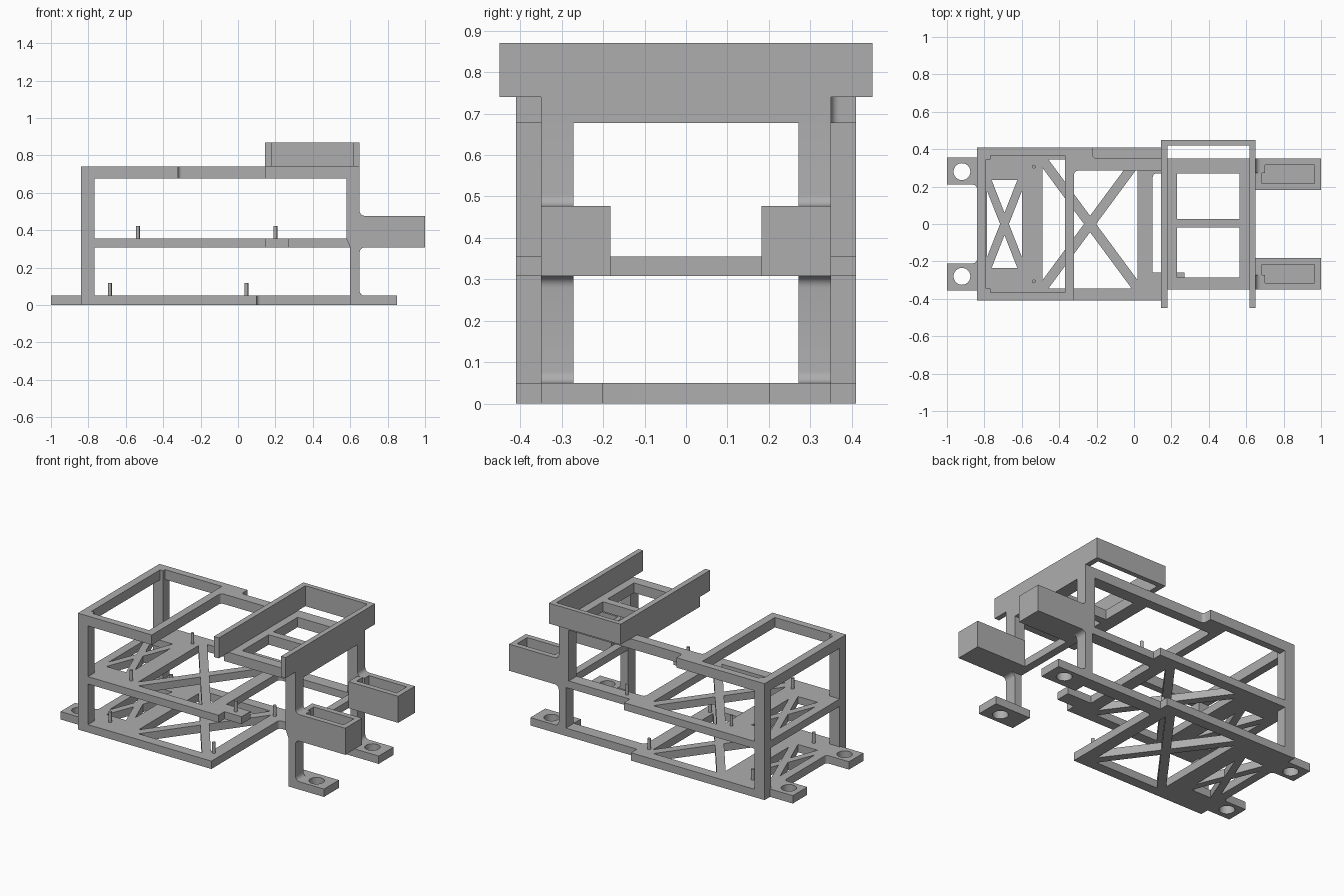
import bpy, bmesh, math
from mathutils import Vector

old = bpy.data.objects.get("Cube")
if old:
    bpy.data.objects.remove(old, do_unlink=True)

grey = bpy.data.materials.new("plain grey")
grey.use_nodes = True
grey.diffuse_color = (0.42, 0.42, 0.42, 1)
grey.node_tree.nodes["Principled BSDF"].inputs["Base Color"].default_value = (0.42, 0.42, 0.42, 1)


def finish(bm, name):
    bmesh.ops.recalc_face_normals(bm, faces=bm.faces[:])
    mesh = bpy.data.meshes.new(name)
    bm.to_mesh(mesh)
    bm.free()
    mesh.materials.append(grey)
    obj = bpy.data.objects.new(name, mesh)
    bpy.context.collection.objects.link(obj)
    bpy.ops.object.select_all(action='DESELECT')
    obj.select_set(True)
    bpy.context.view_layer.objects.active = obj
    bpy.ops.object.shade_smooth_by_angle(angle=math.radians(30))
    return obj


def rounded(points, steps=6):
    """Outline whose points may carry a third value, the corner radius."""
    out = []
    for i, p in enumerate(points):
        c = Vector(p[:2])
        if len(p) == 2:
            out.append(c)
            continue
        a = c + (Vector(points[i - 1][:2]) - c).normalized() * p[2]
        b = c + (Vector(points[(i + 1) % len(points)][:2]) - c).normalized() * p[2]
        centre = a + b - c
        for k in range(steps + 1):
            t = k / steps * math.pi / 2
            out.append(centre + (a - centre) * math.cos(t) + (b - centre) * math.sin(t))
    return out


def slab(name, outline, holes, lo, hi, upright=False):
    """Extrude a flat outline with holes along z, or along y if upright."""
    bm = bmesh.new()
    for loop in [outline] + holes:
        vs = [bm.verts.new((p[0], p[1], 0)) for p in rounded(loop)]
        for i, v in enumerate(vs):
            bm.edges.new((vs[i - 1], v))
    bmesh.ops.triangle_fill(bm, use_beauty=True, edges=bm.edges[:], normal=(0, 0, 1))
    ext = bmesh.ops.extrude_face_region(bm, geom=bm.faces[:])
    top = {g for g in ext["geom"] if isinstance(g, bmesh.types.BMVert)}
    for v in bm.verts:
        h = hi if v in top else lo
        v.co = (v.co.x, h, v.co.y) if upright else (v.co.x, v.co.y, h)
    return finish(bm, name)


def rect(x0, x1, y0, y1):
    return [(x0, y0), (x1, y0), (x1, y1), (x0, y1)]


def circle(x, y, r, n=24):
    return [(x + r * math.cos(i * math.tau / n), y + r * math.sin(i * math.tau / n)) for i in range(n)]


def cross_holes(x0, x1, b, h):
    """Four triangles that leave a diagonal cross of half width h."""
    c, a = (x0 + x1) / 2, (x1 - x0) / 2
    diag = math.hypot(a, b)
    dx, dy = h * diag / b, h * diag / a
    tris = []
    for s in (-1, 1):
        tris.append([(c - a + dx, s * b), (c + a - dx, s * b), (c, s * dy)])
        tris.append([(c + s * a, dy - b), (c + s * a, b - dy), (c + s * dx, 0)])
    return tris


braces = cross_holes(-.785, -.6, .235, .022) + cross_holes(-.49, .02, .345, .026)

# Base plate with mounting feet
R = .02
base = [(-.84, -.41), (.1, -.41), (.1, .27, R), (.6, .27), (.6, .2), (.85, .2), (.85, .35),
        (.1, .35), (.1, .41), (-.84, .41), (-.84, .355), (-1, .355), (-1, .21), (-.84, .21, R),
        (-.84, -.21, R), (-1, -.21), (-1, -.355), (-.84, -.355)]
foot_holes = [circle(-.92, y, .045) for y in (-.28, .28)]
slab("base_plate", base, braces + foot_holes + [circle(.75, .28, .045)], 0, .05)
slab("right_front_foot", rect(.6, .85, -.35, -.2), [circle(.75, -.28, .045)], 0, .05)

# Middle plate with rear rail and cross rail
middle = [(-.84, -.41), (.15, -.41), (.15, -.35), (.27, -.35), (.27, -.26), (.1, -.26),
          (.1, .27, R), (.6, .27), (.6, -.35), (.65, -.35), (.65, .35), (.15, .35), (.15, .41), (-.84, .41)]
slab("middle_plate", middle, braces, .308, .355)

# Top frame with tray floor
top = [(-.84, -.41), (-.32, -.41), (-.32, .285, R), (.145, .285), (.145, -.35), (.65, -.35),
       (.65, .35), (-.22, .35, R), (-.22, .41), (-.84, .41)]
windows = [rect(-.79, -.37, -.365, .365), rect(.23, .565, -.285, -.02), rect(.23, .565, .028, .27)]
slab("top_frame", top, windows, .677, .74)

# Tray wall, open at the front
tray = [(.145, -.45), (.18, -.45), (.18, .42), (.617, .42), (.617, -.45), (.65, -.45), (.65, .45), (.145, .45)]
slab("tray_wall", tray, [], .74, .87)

# Columns and pocketed arms on both sides
F = .028
post = [(.6, 0), (.7, 0), (.7, .05), (.65, .05, F), (.65, .308, F), (.7, .308), (.7, .477),
        (.65, .477, F), (.65, .74), (.58, .74), (.58, .355), (.6, .308)]
for side, s in (("front", -1), ("back", 1)):
    slab(side + "_left_column", rect(-.84, -.768, 0, .74), [], *sorted((s * .345, s * .41)), upright=True)
    slab(side + "_right_column", post, [], *sorted((s * .272, s * .35)), upright=True)

    bm = bmesh.new()
    bmesh.ops.create_cube(bm, size=1)
    for v in bm.verts:
        v.co = (.825 + v.co.x * .35, s * .266 + v.co.y * .168, .3925 + v.co.z * .169)
    bm.normal_update()
    lid = max(bm.faces, key=lambda f: f.calc_center_median().z)
    bmesh.ops.inset_region(bm, faces=[lid], thickness=.048)
    bmesh.ops.inset_region(bm, faces=[lid], thickness=.0005, depth=-.11)
    finish(bm, side + "_arm")

    # Locating pins
    for level, z, xs in (("base", .05, (-.685, .045)), ("middle", .355, (-.535, .2))):
        for end, x in zip(("left", "right"), xs):
            slab(f"{level}_{side}_{end}_pin", circle(x, s * .307, .01, 16), [], z - .01, z + .067)
